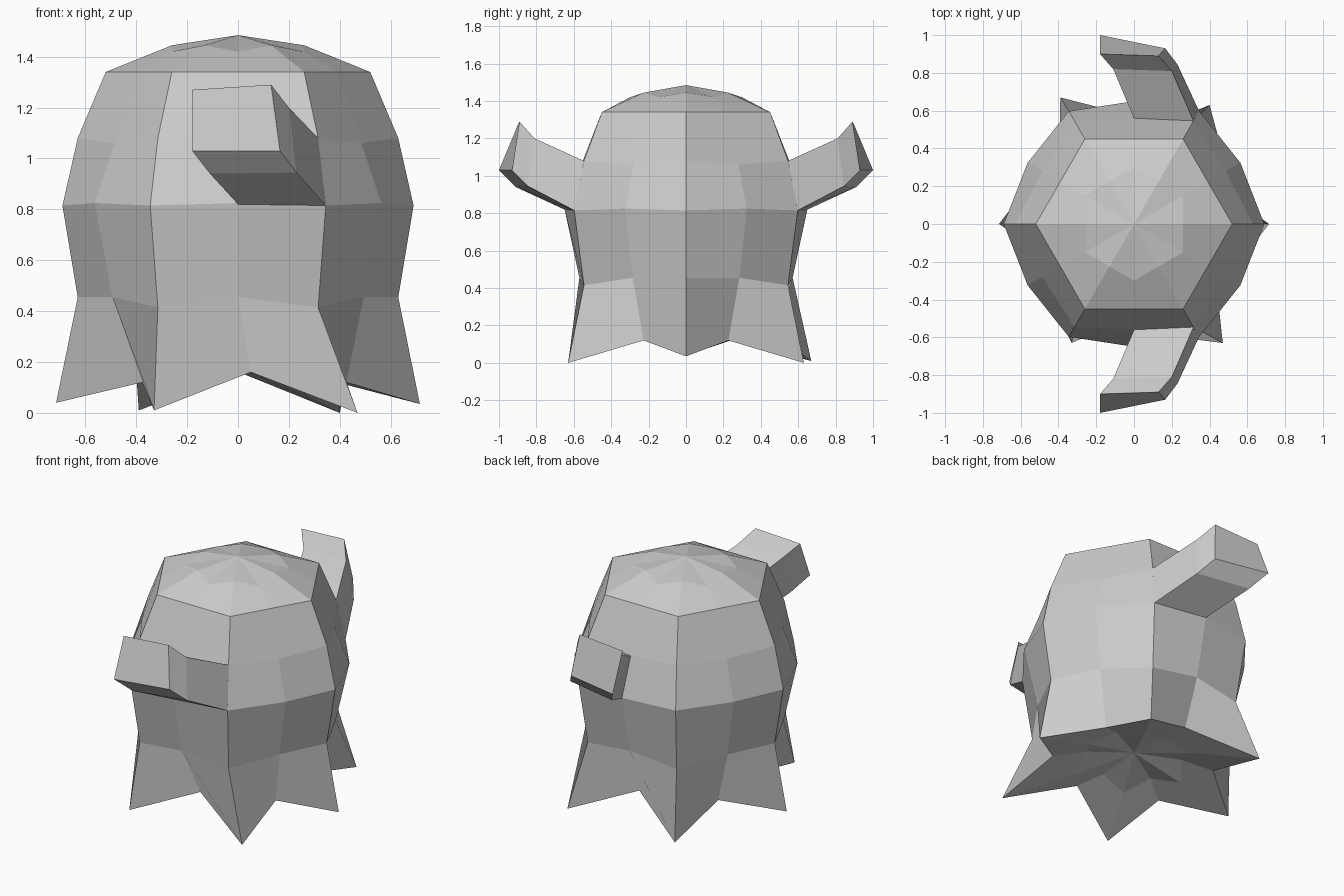
import bpy, bmesh
from math import cos, sin, radians
from mathutils import Vector

if "Cube" in bpy.data.objects:
    bpy.data.objects.remove(bpy.data.objects["Cube"])


def make_object(name, bm):
    bmesh.ops.recalc_face_normals(bm, faces=bm.faces[:])
    mesh = bpy.data.meshes.new(name)
    bm.to_mesh(mesh)
    bm.free()
    ob = bpy.data.objects.new(name, mesh)
    bpy.context.collection.objects.link(ob)
    return ob


def ring(corner_r, corner_z, mid_r, mid_z):
    """Hexagon with a separate radius and height for its edge midpoints."""
    pts = []
    for i in range(12):
        r, z = (mid_r, mid_z) if i % 2 else (corner_r, corner_z)
        a = radians(30 * i)
        pts.append(Vector((r * cos(a), r * sin(a), z)))
    return pts


def loft(bm, rings):
    loops = [[bm.verts.new(p) for p in pts] for pts in rings]
    for a, b in zip(loops, loops[1:]):
        n = len(a)
        for i in range(n):
            j = (i + 1) % n
            bm.faces.new((a[i], a[j], b[j], b[i]))
    return loops


def fan(bm, loop, centre):
    c = bm.verts.new(centre)
    for i in range(len(loop)):
        bm.faces.new((loop[i], loop[(i + 1) % len(loop)], c))


# Ragged hem: six uneven tips with raised notches between them
tips = [Vector(p) for p in ((0.715, 0, 0.035), (0.40, 0.63, 0), (-0.39, 0.67, 0.01),
                            (-0.715, 0, 0.04), (-0.33, -0.63, 0.01), (0.47, -0.63, 0))]
hem = []
for i, tip in enumerate(tips):
    notch = (tip + tips[(i + 1) % 6]) * 0.5 * 0.72
    notch.z = 0.16 if abs(notch.x) < 0.2 else 0.12
    hem += [tip, notch]

# Waist ring sits slightly higher at the two sides
waist = ring(0.63, 0.415, 0.57, 0.455)
waist[0].z = waist[6].z = 0.455

# Body: domed cap, bulging sides, hem and hollow underside
bm = bmesh.new()
loops = loft(bm, [
    ring(0.26, 1.445, 0.30, 1.42),
    ring(0.52, 1.34, 0.45, 1.34),
    ring(0.63, 1.08, 0.56, 1.06),
    ring(0.69, 0.815, 0.65, 0.825),
    waist,
    hem,
    ring(0.35, 0.13, 0.28, 0.18),
])
fan(bm, loops[0], (0, 0, 1.485))
fan(bm, loops[-1], (0, 0, 0.2))
make_object("body", bm)

# Arms: bent box growing from a side panel, mirrored front to back
arm_sections = [
    [(0, 0.56, 1.06), (0.315, 0.546, 1.08), (0.345, 0.597, 0.815), (0, 0.65, 0.82)],
    [(-0.11, 0.82, 1.19), (0.20, 0.81, 1.20), (0.23, 0.845, 0.945), (-0.11, 0.91, 0.94)],
    [(-0.18, 0.90, 1.27), (0.13, 0.89, 1.29), (0.165, 0.93, 1.03), (-0.18, 1.0, 1.03)],
]
for name, side in (("front_arm", -1), ("back_arm", 1)):
    bm = bmesh.new()
    loops = loft(bm, [[(x, side * y, z) for x, y, z in s] for s in arm_sections])
    bm.faces.new(loops[0])
    bm.faces.new(loops[-1])
    make_object(name, bm)
